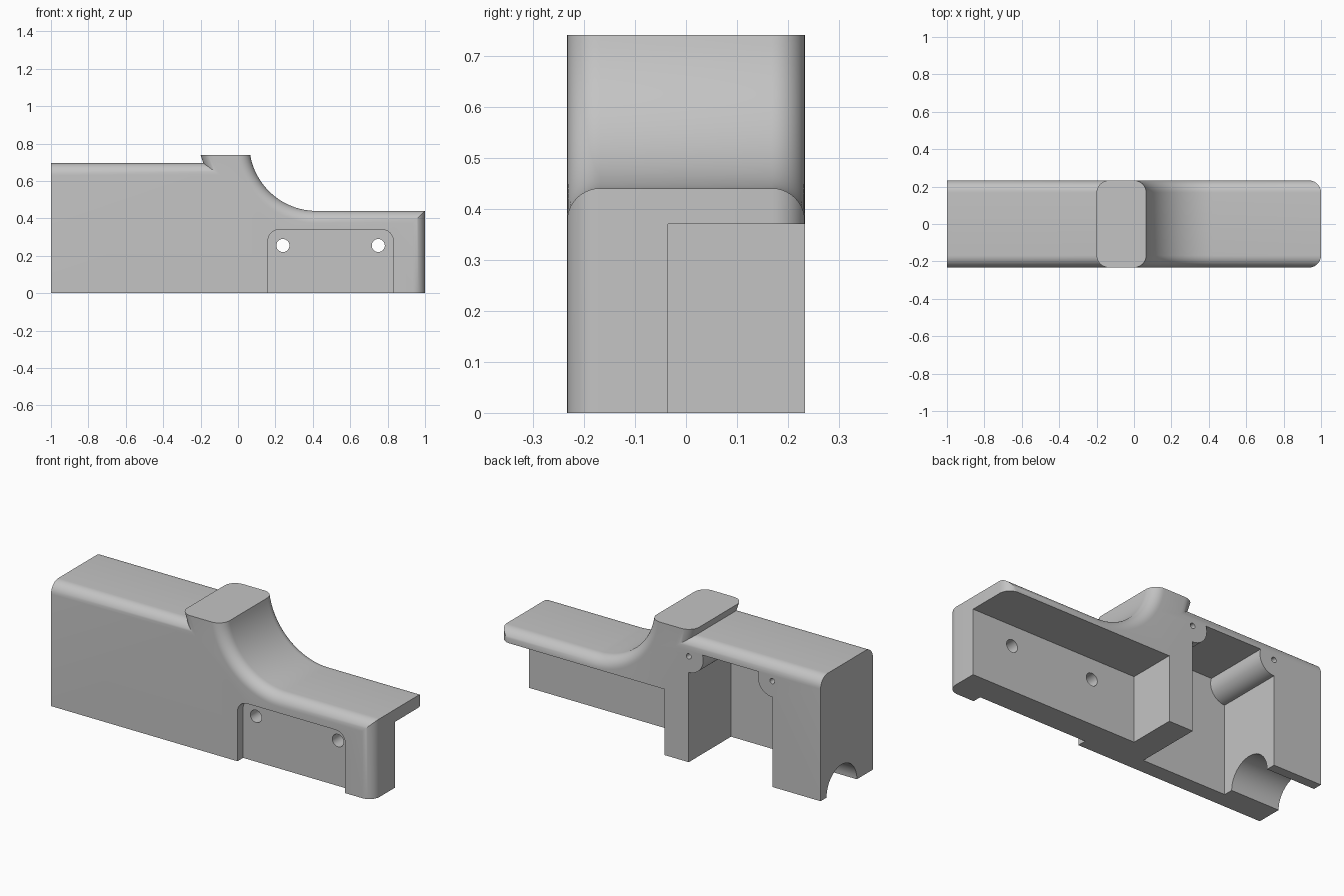
import bpy
import bmesh
from math import sin, cos, asin, sqrt, pi, radians

cube = bpy.data.objects.get("Cube")
if cube:
    bpy.data.objects.remove(cube, do_unlink=True)

HALF = 0.233      # half thickness along y
ROUND = 0.065     # radius of the rounded side edges

grey = bpy.data.materials.new("plain grey")
grey.use_nodes = True
colour = (0.55, 0.55, 0.55, 1)
grey.diffuse_color = colour
grey.node_tree.nodes["Principled BSDF"].inputs["Base Color"].default_value = colour


def loft(name, rings):
    """Skin a list of (y, [(x, z), ...]) outlines and cap both ends."""
    bm = bmesh.new()
    loops = [[bm.verts.new((x, y, z)) for x, z in pts] for y, pts in rings]
    for a, b in zip(loops, loops[1:]):
        for i in range(len(a)):
            j = (i + 1) % len(a)
            bm.faces.new((a[i], a[j], b[j], b[i]))
    bm.faces.new(loops[0])
    bm.faces.new(loops[-1])
    bmesh.ops.recalc_face_normals(bm, faces=bm.faces[:])
    mesh = bpy.data.meshes.new(name)
    bm.to_mesh(mesh)
    bm.free()
    mesh.materials.append(grey)
    obj = bpy.data.objects.new(name, mesh)
    bpy.context.collection.objects.link(obj)
    return obj


def arc(cx, cz, r, start, end, steps):
    angles = [start + (end - start) * i / steps for i in range(steps + 1)]
    return [(cx + r * cos(a), cz + r * sin(a)) for a in angles]


def prism(name, pts, y0, y1):
    return loft(name, [(y0, pts), (y1, pts)])


def rect(x0, x1, z0, z1):
    return [(x0, z0), (x1, z0), (x1, z1), (x0, z1)]


def circle(x, z, r, steps=32):
    return arc(x, z, r, 0, 2 * pi, steps)[:-1]


def outline(d):
    """Side outline with its rounded edges moved inward by d."""
    lean = 0.33
    shift = d * sqrt(1 + lean * lean)
    ledge = 0.695 - d
    sweep = 0.36 + d
    start = pi + asin(0.06 / sweep)
    pts = [(-1, 0), (-1, ledge),
           (-0.2 + (0.74 - ledge) * lean + shift, ledge),
           (-0.2 + shift, 0.74)]
    pts += arc(0.42, 0.8, sweep, start, 1.5 * pi, 24)
    return pts + [(1 - d, 0.44 - d), (1 - d, 0)]


# Main body with rounded side edges
steps = 10
angles = [i * pi / 2 / steps for i in range(steps + 1)]
side = [(HALF - ROUND + ROUND * cos(a), ROUND * (1 - sin(a))) for a in angles]
rings = [(-y, outline(d)) for y, d in side]
rings += [(y, outline(d)) for y, d in reversed(side)]
body = loft("body", rings)

# Rear pocket with a rounded boss left in each upper corner
XL, XR, BOSS_Z, BOSS_R, CEIL = -0.70, -0.18, 0.595, 0.09, 0.625
lift = asin((CEIL - BOSS_Z) / BOSS_R)
pocket = [(XL, -0.1)] + arc(XL, BOSS_Z, BOSS_R, -pi / 2, lift, 16)
pocket += arc(XR, BOSS_Z, BOSS_R, pi - lift, 1.5 * pi, 16) + [(XR, -0.1)]
cutters = [prism("pocket_cutter", pocket, -0.143, 0.4)]

# Open space under the rear of the shelf
cutters.append(prism("shelf_cutter", rect(-0.03, 1.2, -0.1, 0.37), -0.035, 0.4))

# Front plate recess with rounded upper corners
recess = [(0.16, -0.1), (0.83, -0.1)]
recess += arc(0.77, 0.28, 0.06, 0, pi / 2, 10) + arc(0.22, 0.28, 0.06, pi / 2, pi, 10)
cutters.append(prism("recess_cutter", recess, -0.4, -0.183))

# Screw holes through the plate and into the bosses
for x in (0.24, 0.75):
    cutters.append(prism("plate_hole_cutter", circle(x, 0.255, 0.035), -0.4, 0.1))
for x in (XL, XR):
    cutters.append(prism("boss_hole_cutter", circle(x, BOSS_Z, 0.015, 16), 0.0, 0.4))

# Half-round groove along the underside of the end block
groove = prism("groove_cutter", circle(0, 0, 0.135, 48), -1.1, -0.6)
for v in groove.data.vertices:
    x, y, z = v.co
    v.co = (y, 0.045 - x, z)
cutters.append(groove)

for cutter in cutters:
    cutter.hide_render = True
    mod = body.modifiers.new(cutter.name, "BOOLEAN")
    mod.operation = "DIFFERENCE"
    mod.solver = "EXACT"
    mod.object = cutter

# Bake the cuts and drop the cutters
graph = bpy.context.evaluated_depsgraph_get()
baked = bpy.data.meshes.new_from_object(body.evaluated_get(graph))
body.modifiers.clear()
body.data = baked
for cutter in cutters:
    bpy.data.objects.remove(cutter, do_unlink=True)

for obj in bpy.context.selected_objects:
    obj.select_set(False)
body.select_set(True)
bpy.context.view_layer.objects.active = body
bpy.ops.object.shade_smooth_by_angle(angle=radians(30))
